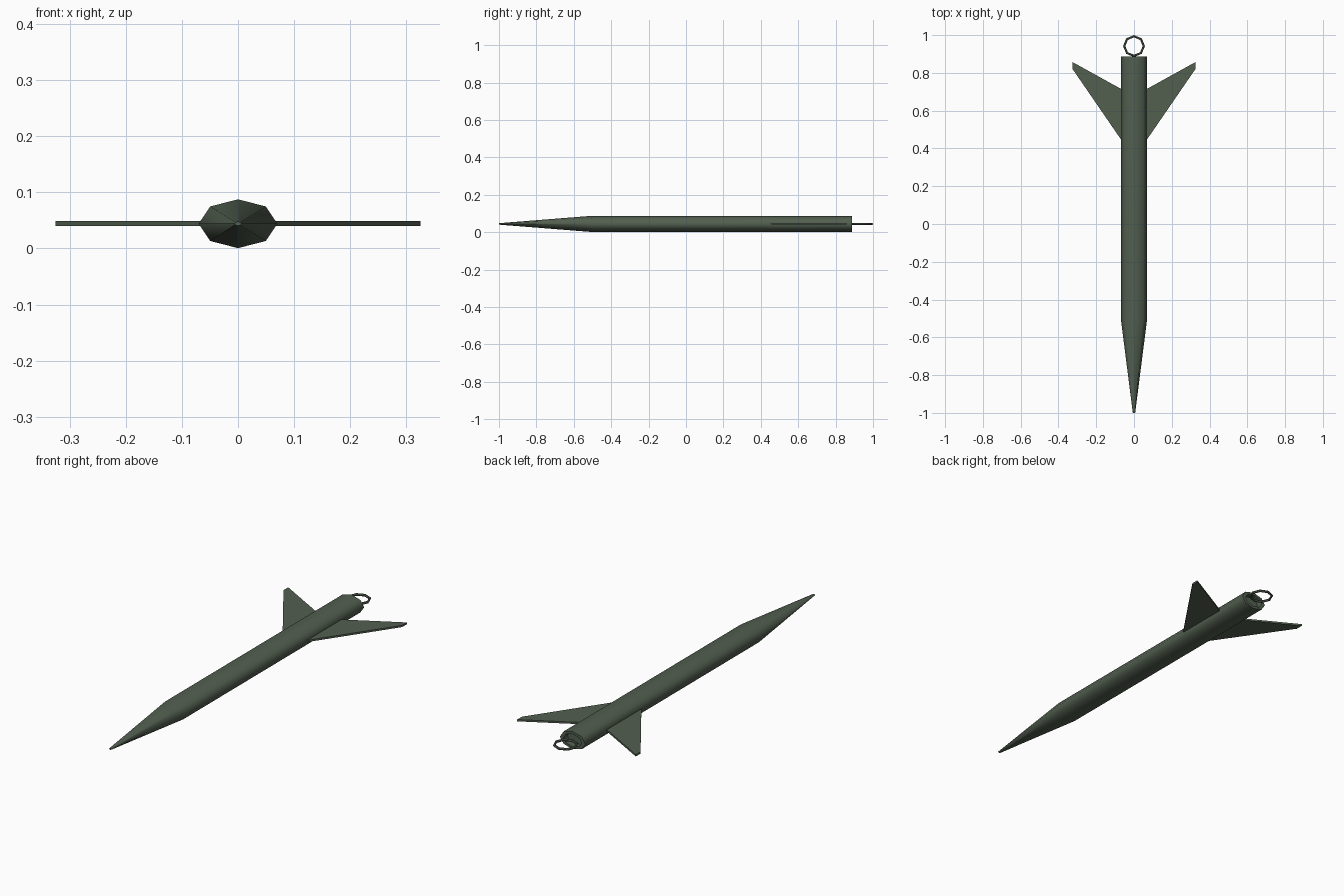
import bpy, bmesh, math

if "Cube" in bpy.data.objects:
    bpy.data.objects.remove(bpy.data.objects["Cube"])

ZC = 0.044
mat = bpy.data.materials.new("olive_green")
mat.diffuse_color = (0.085, 0.115, 0.08, 1)
mat.use_nodes = True
mat.node_tree.nodes["Principled BSDF"].inputs["Base Color"].default_value = mat.diffuse_color


def make(name, bm, smooth=None):
    bmesh.ops.recalc_face_normals(bm, faces=bm.faces)
    me = bpy.data.meshes.new(name)
    bm.to_mesh(me)
    bm.free()
    ob = bpy.data.objects.new(name, me)
    bpy.context.collection.objects.link(ob)
    me.materials.append(mat)
    if smooth:
        bpy.ops.object.select_all(action='DESELECT')
        bpy.context.view_layer.objects.active = ob
        ob.select_set(True)
        bpy.ops.object.shade_smooth_by_angle(angle=math.radians(smooth))
    return ob


def bridge(bm, a, b):
    n = len(a)
    for i in range(n):
        bm.faces.new((a[i], a[(i + 1) % n], b[(i + 1) % n], b[i]))


# Body: flattened octagonal tube with long nose cone and recessed tail; (y, scale)
bm = bmesh.new()
rings = []
for y, s in [(-1, 0.09), (-0.5, 1), (0.887, 1), (0.887, 0.72), (0.86, 0.68)]:
    rings.append([bm.verts.new((0.07 * s * math.cos(k * math.pi / 4), y,
                                ZC + 0.0435 * s * math.sin(k * math.pi / 4)))
                  for k in range(8)])
for a, b in zip(rings, rings[1:]):
    bridge(bm, a, b)
bm.faces.new(rings[0])
bm.faces.new(rings[-1])
make("body", bm, 70)

# Swept tail fins, mirrored left and right
for side, name in ((1, "right_fin"), (-1, "left_fin")):
    bm = bmesh.new()
    outline = [(0.05, 0.42), (0.325, 0.82), (0.325, 0.857), (0.05, 0.705)]
    low, high = [[bm.verts.new((side * x, y, ZC + dz)) for x, y in outline]
                 for dz in (-0.0045, 0.0045)]
    bridge(bm, low, high)
    bm.faces.new(low)
    bm.faces.new(high)
    make(name, bm)

# Eight-sided hanging ring at the tail
bm = bmesh.new()
loops = []
for k in range(8):
    a = k * math.pi / 4
    loops.append([bm.verts.new(((0.052 + 0.006 * math.cos(t)) * math.cos(a),
                                0.942 + (0.052 + 0.006 * math.cos(t)) * math.sin(a),
                                ZC + 0.006 * math.sin(t)))
                  for t in [j * math.pi / 3 for j in range(6)]])
for k in range(8):
    bridge(bm, loops[k], loops[(k + 1) % 8])
make("tail_ring", bm, 50)
